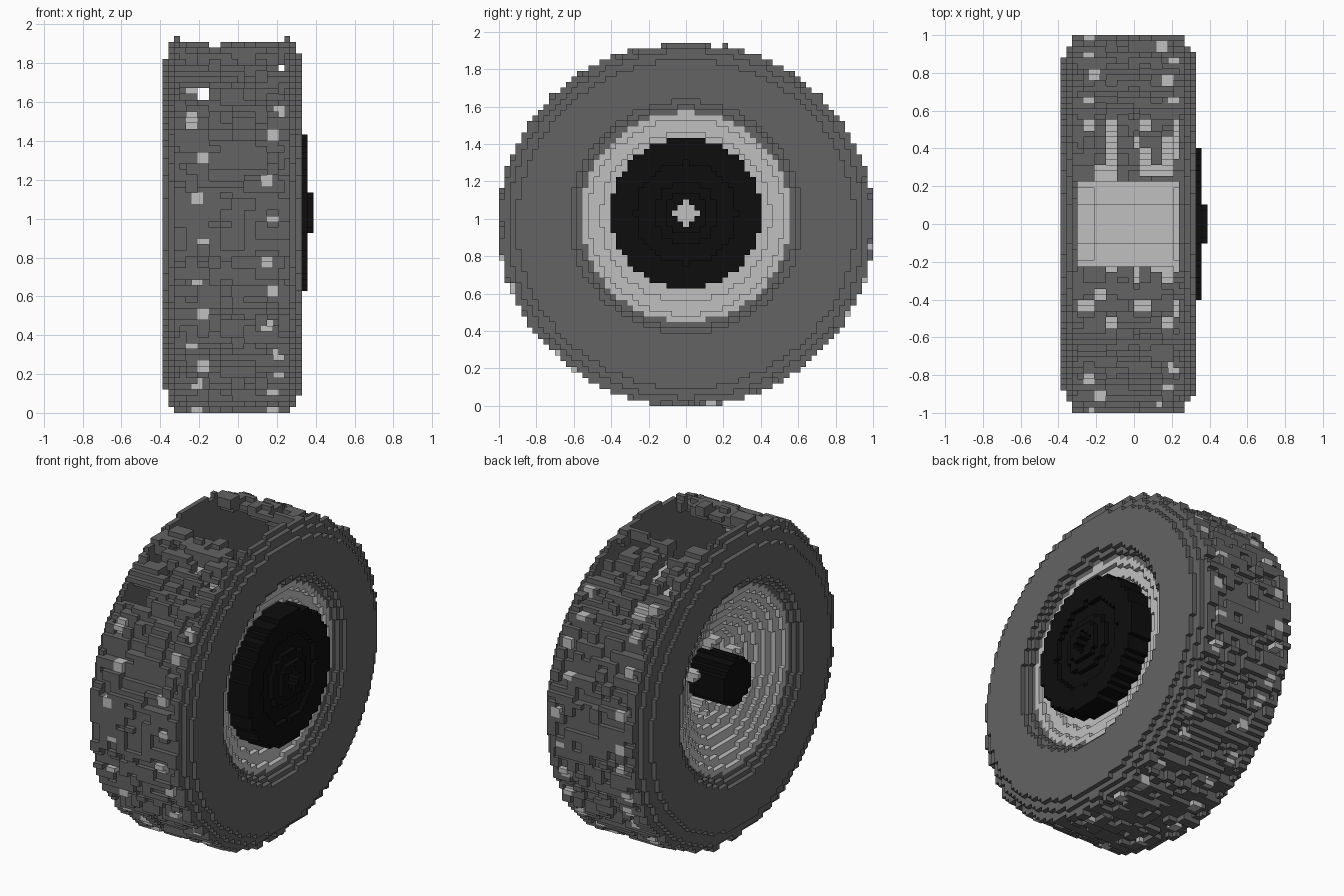
import bpy, bmesh, math, random

if "Cube" in bpy.data.objects:
    bpy.data.objects.remove(bpy.data.objects["Cube"], do_unlink=True)

NX, NY, NZ = 26, 67, 65          # block grid of the whole wheel
V = 2.0 / NY                     # block size
X0 = -NX * V / 2
TYRE_C, RIM_C, CAP_C = 0.972, 1.01, 1.03   # axle heights of the parts
rng = random.Random(7)


def material(name, v):
    m = bpy.data.materials.new(name)
    m.use_nodes = True
    col = (v, v, v, 1.0)
    m.diffuse_color = col
    bsdf = m.node_tree.nodes["Principled BSDF"]
    bsdf.inputs["Base Color"].default_value = col
    bsdf.inputs["Roughness"].default_value = 0.8
    return m


RUBBER = material("rubber grey", 0.125)
LIGHT = material("light grey", 0.53)
BLACK = material("black", 0.004)

# The six sides of a block: direction and corner offsets
SIDES = []
for axis in range(3):
    b, c = (axis + 1) % 3, (axis + 2) % 3
    for s in (0, 1):
        ring = [(0, 0), (1, 0), (1, 1), (0, 1)]
        corners = []
        for p, q in (ring if s else ring[::-1]):
            o = [0, 0, 0]
            o[axis], o[b], o[c] = s, p, q
            corners.append(o)
        d = [0, 0, 0]
        d[axis] = 2 * s - 1
        SIDES.append((d, corners))


def block_part(name, rule, mats):
    """Fill the grid where rule(i, x, y, z) gives a material slot; keep the outer faces."""
    cells = {}
    for i in range(NX):
        for j in range(NY):
            for k in range(NZ):
                slot = rule(i, X0 + (i + .5) * V, (j + .5) * V - 1, (k + .5) * V)
                if slot is not None:
                    cells[i, j, k] = slot
    bm = bmesh.new()
    verts = {}

    def vert(a, b, c):
        if (a, b, c) not in verts:
            verts[a, b, c] = bm.verts.new((X0 + a * V, b * V - 1, c * V))
        return verts[a, b, c]

    for (i, j, k), slot in cells.items():
        for d, corners in SIDES:
            if (i + d[0], j + d[1], k + d[2]) not in cells:
                f = bm.faces.new([vert(i + o[0], j + o[1], k + o[2]) for o in corners])
                f.material_index = slot
    mesh = bpy.data.meshes.new(name)
    bm.to_mesh(mesh)
    bm.free()
    for m in mats:
        mesh.materials.append(m)
    ob = bpy.data.objects.new(name, mesh)
    bpy.context.collection.objects.link(ob)
    return ob


# Random tread pattern: worn lugs, open holes and light studs
worn = {}
holes = {}
for a in range(-130, 131):
    for col in range(14):
        worn[col, a] = rng.random()
        holes[col, a] = rng.random()
studs = []
for col in (5, 18):
    ang = 0.75
    while ang < 2 * math.pi - 0.75:
        studs.append((col + rng.choice((-1, 0, 0, 1)), ang))
        ang += rng.uniform(0.13, 0.26)


def tread(i, x, y, z):
    if not 2 <= i <= 21:
        return None
    rn = math.hypot(y, (z - TYRE_C) / TYRE_C)
    if rn > 1.005 or rn < 0.925:
        return None
    phi = math.atan2(y, z - TYRE_C)      # angle from the top
    # open window on the crown with ragged holes beside it
    if 3 <= i <= 20:
        if abs(y) < 0.22 and z > 1:
            return None
        limit = 0.5 if abs(phi) < 0.58 else 0.36
        if abs(phi) < 0.85 and i not in (10, 11, 12):
            if holes[i // 2, math.floor(phi / 0.09)] < limit:
                return None
    # light studs
    turn = phi % (2 * math.pi)
    if any(i in (c, c + 1) and abs(turn - a) < 0.027 for c, a in studs):
        return 1 if rn > 0.93 else 0
    # worn lugs sit one block lower
    if rn > 0.972 and worn[i // 2, math.floor(phi / 0.05)] < 0.42:
        return None
    return 0


# Largest tyre radius of the rounded shoulders, by layer
SHOULDER = {0: 0.875, 1: 0.955, 2: 0.985, 21: 0.985, 22: 0.955, 23: 0.905}


def sidewall(i, x, y, z):
    if i not in SHOULDER:
        return None
    if math.hypot(y, (z - TYRE_C) / TYRE_C) > SHOULDER[i]:
        return None
    bead = {0: 0.62, 23: 0.62, 1: 0.59, 22: 0.59}.get(i, 0.56)
    return 0 if math.hypot(y, z - RIM_C) > bead else None


def rim(i, x, y, z):
    r = math.hypot(y, z - RIM_C)
    if r > 0.565 or (abs(x) < 0.2 and r > 0.54):
        return None
    inner = -0.33 + (0.55 - r) * 0.57               # stepped dish
    outer = 0.21 + max(0, r - 0.42) * 0.43          # shallow outer cone
    # wheel nuts around the hub
    for n in range(5):
        a = 2 * math.pi * n / 5 + 0.3
        if math.hypot(y - 0.2 * math.cos(a), z - RIM_C - 0.2 * math.sin(a)) < 0.04:
            inner -= 0.08
    return 0 if inner < x < outer else None


def wheel_cap(i, x, y, z):
    r = math.hypot(y, z - CAP_C)
    if r > 0.405 or x < 0.2 or r < 0.06:
        return None
    if i == 25:
        return 0 if r < 0.11 else None
    if i == 24 and 0.17 < r < 0.27:                 # shallow ring groove
        return None
    return 0


def axle_hub(i, x, y, z):
    r = math.hypot(y, z - RIM_C)
    return 0 if r < 0.14 and -0.37 < x < -0.06 else None


block_part("tyre_tread", tread, [RUBBER, LIGHT])
block_part("tyre_sidewalls", sidewall, [RUBBER])
block_part("wheel_rim", rim, [LIGHT])
block_part("wheel_cap", wheel_cap, [BLACK])
block_part("axle_hub", axle_hub, [BLACK])
